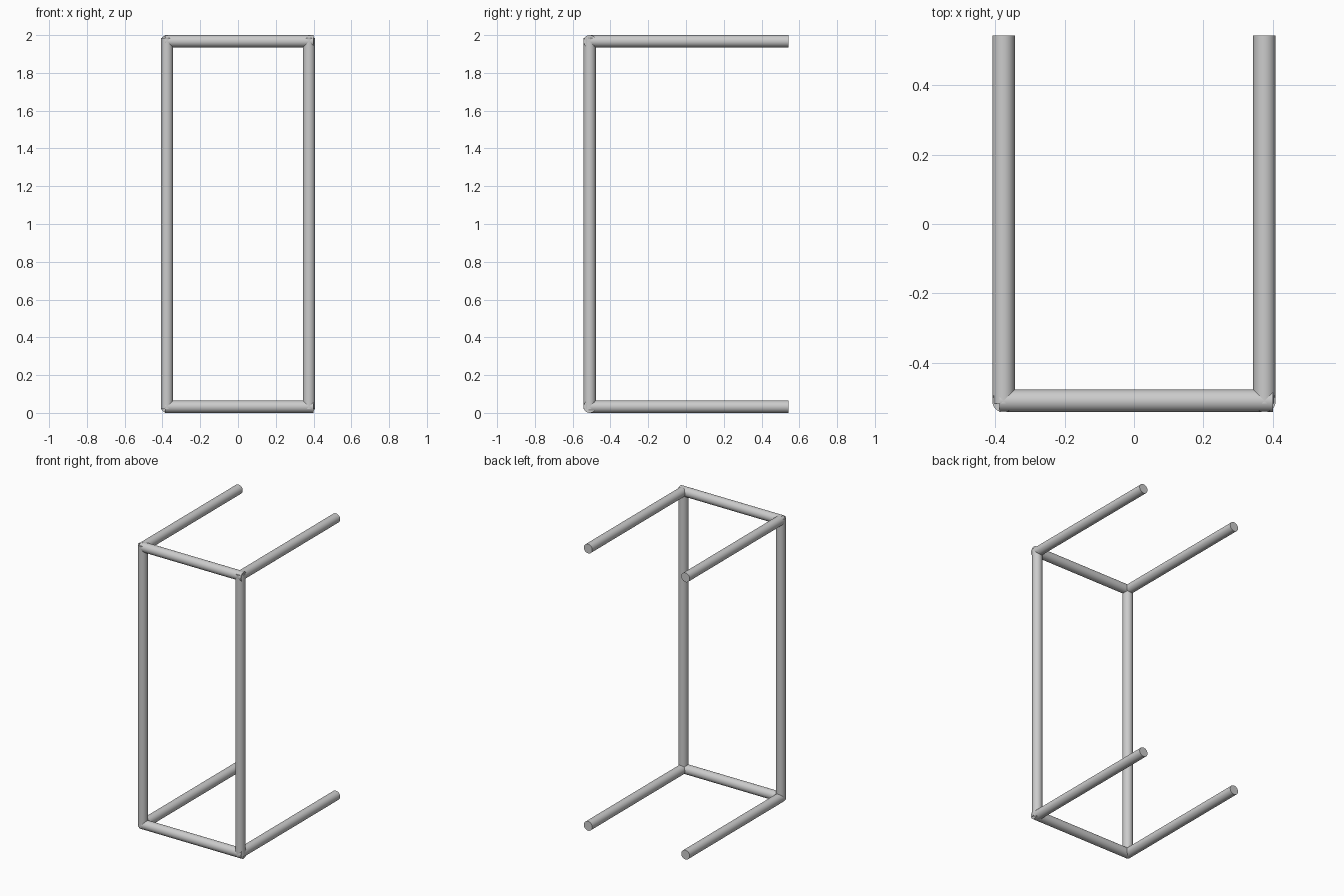
import bpy
from mathutils import Vector

if "Cube" in bpy.data.objects:
    bpy.data.objects.remove(bpy.data.objects["Cube"])

R = 0.0325            # tube radius
X, Y = 0.376, 0.51    # tube centre lines
LOW, HIGH = R, 2 - R
BACK = 0.543


def tube(name, a, b):
    """Capped round tube between two points."""
    a, b = Vector(a), Vector(b)
    d = b - a
    bpy.ops.mesh.primitive_cylinder_add(
        vertices=32, radius=R, depth=d.length, location=(a + b) / 2,
        rotation=d.to_track_quat('Z', 'Y').to_euler())
    ob = bpy.context.object
    ob.name = name
    bpy.ops.object.shade_smooth_by_angle()
    return ob


# Upright front posts
for side, x in (("left", -X), ("right", X)):
    tube(f"{side}_post", (x, -Y, 0.02), (x, -Y, 1.985))

for level, z in (("bottom", LOW), ("top", HIGH)):
    # Front cross bar
    tube(f"{level}_cross_bar", (-0.387, -Y, z), (0.401, -Y, z))
    # Rails running to the back, open ended
    for side, x in (("left", -X), ("right", X)):
        tube(f"{level}_{side}_rail", (x, -Y - 0.007, z), (x, BACK, z))
